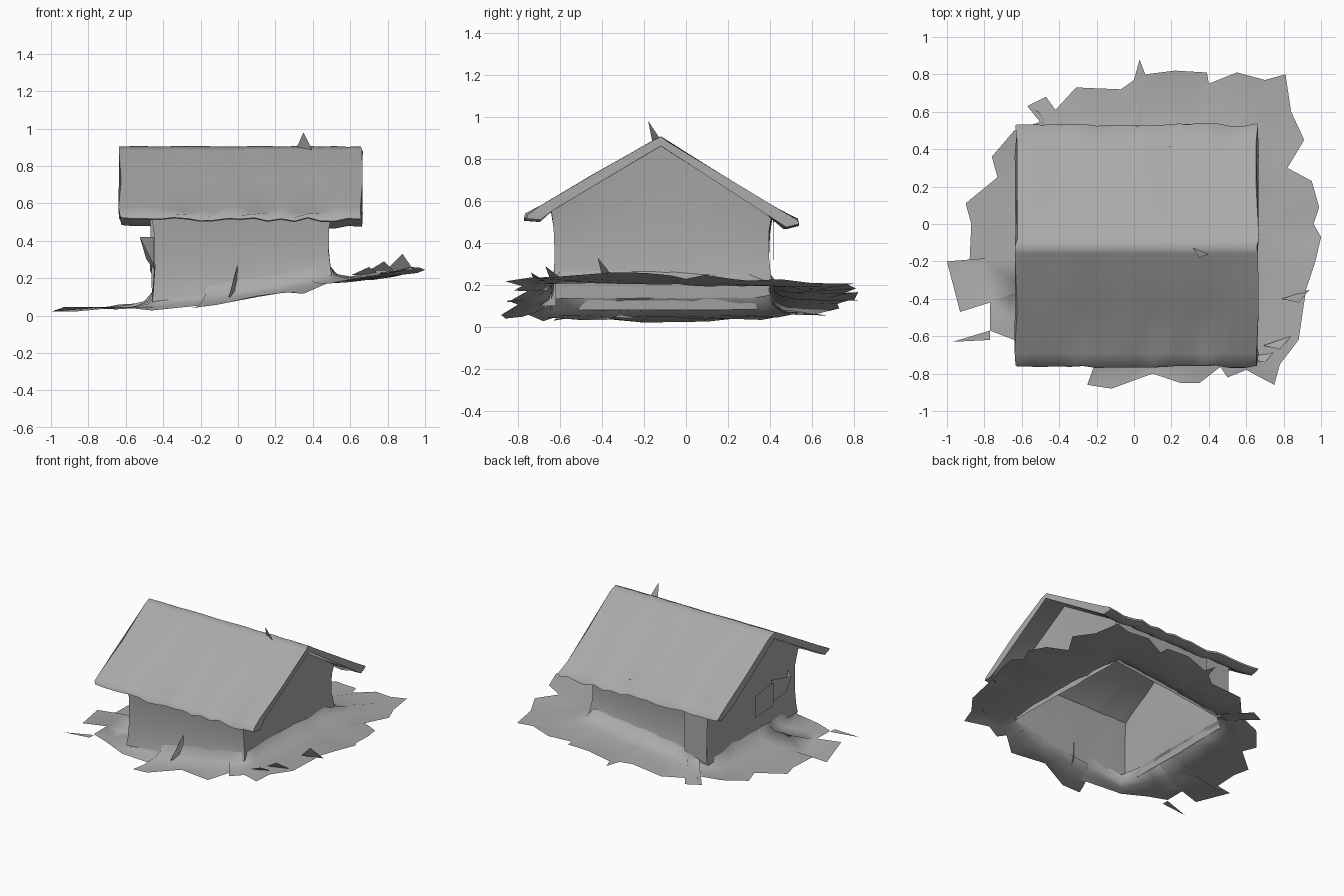
import bpy
import bmesh
import math
import random
from mathutils import Vector

random.seed(4)
cube = bpy.data.objects.get("Cube")
if cube:
    bpy.data.objects.remove(cube, do_unlink=True)

grey = bpy.data.materials.new("plain_grey")
grey.use_nodes = True
grey.diffuse_color = (0.4, 0.4, 0.4, 1)
shader = grey.node_tree.nodes["Principled BSDF"]
shader.inputs["Base Color"].default_value = grey.diffuse_color
shader.inputs["Roughness"].default_value = 0.9


def wobble(amount):
    return random.uniform(-amount, amount)


def finish(name, bm, angle):
    """Turn a bmesh into a grey object, smooth up to the given angle."""
    mesh = bpy.data.meshes.new(name)
    bm.to_mesh(mesh)
    bm.free()
    mesh.materials.append(grey)
    obj = bpy.data.objects.new(name, mesh)
    bpy.context.collection.objects.link(obj)
    bpy.ops.object.select_all(action="DESELECT")
    obj.select_set(True)
    bpy.context.view_layer.objects.active = obj
    bpy.ops.object.shade_smooth_by_angle(angle=math.radians(angle))
    return obj


def loft(name, rows, caps=False, angle=75):
    """Skin successive closed rows of points, optionally capping the ends."""
    bm = bmesh.new()
    rings = [[bm.verts.new(p) for p in row] for row in rows]
    for low, high in zip(rings, rings[1:]):
        for i in range(len(low)):
            j = (i + 1) % len(low)
            bm.faces.new((low[i], low[j], high[j], high[i]))
    if caps:
        bm.faces.new(rings[0])
        bm.faces.new(rings[-1])
        bmesh.ops.recalc_face_normals(bm, faces=bm.faces)
    return finish(name, bm, angle)


def flap(name, points):
    """A single loose sheet."""
    bm = bmesh.new()
    bm.faces.new([bm.verts.new(p) for p in points])
    return finish(name, bm, 30)


def ground(x, y):
    """Hillside climbing to the left, falling away in front of the house."""
    slope = 0.045 + 0.13 * max(0, x + 0.5) + 0.03 * min(0, x + 0.5)
    tilt = -0.05 * y * max(0, x) + 0.04 * max(0, y) ** 2
    drop = 0.16 * max(0, -y - 0.6) * max(0, 1 - max(0, x - 0.4) * 2)
    return slope + tilt - drop


def wall_top(y):
    return 0.87 - 0.6 * abs(y + 0.12)


# Footprint of the house
CENTRE = Vector((0.02, -0.115))
HALF_X, HALF_Y = 0.47, 0.515

# Ragged ground sheet banked up against the walls (hundredths, clockwise)
outline = [
    (3, 88), (6, 80), (22, 82), (39, 81), (40, 75), (55, 81), (70, 77),
    (81, 80), (84, 60), (91, 45), (82, 30), (95, 23), (99, 9), (96, 0),
    (100, -7), (97, -20), (92, -35), (88, -62), (78, -75), (75, -86),
    (60, -78), (50, -82), (48, -75), (35, -85), (25, -85), (10, -80),
    (-12, -88), (-25, -86), (-17, -75), (-46, -68), (-64, -62), (-77, -57),
    (-77, -42), (-93, -47), (-100, -20), (-88, -22), (-87, 0), (-90, 11),
    (-73, 25), (-76, 36), (-64, 50), (-49, 55), (-51, 60), (-57, 63),
    (-47, 68), (-42, 61), (-31, 73), (-7, 72), (0, 77)]
edge = [Vector(p) / 100 for p in reversed(outline)]
ground_rows = []
for blend, rough, lift in ((1, 0.016, 0), (0.65, 0.008, 0), (0.3, 0.005, 0.008),
                           (0.1, 0.003, 0.03), (0, 0.002, 0.085)):
    row = []
    for p in edge:
        d = p - CENTRE
        inner = CENTRE + d / max(abs(d.x) / HALF_X, abs(d.y) / HALF_Y)
        q = inner.lerp(p, blend)
        z = ground(q.x, q.y) + lift + wobble(rough)
        row.append((q.x, q.y, max(0.005, z)))
    ground_rows.append(row)
loft("ground", ground_rows)

# Walls: slightly pinched at mid height, gables running up to the ridge
steps = 10
corners = [Vector((sx, sy)) for sx, sy in ((-1, -1), (1, -1), (1, 1), (-1, 1))]
perimeter = []
for a, b in zip(corners, corners[1:] + corners[:1]):
    perimeter += [a.lerp(b, k / steps) for k in range(steps)]
wall_rows = []
for t, bulge in ((0, 0.012), (0.1, 0.002), (0.35, -0.008), (0.7, -0.004), (1, 0.012)):
    row = []
    for p in perimeter:
        x = CENTRE.x + p.x * (HALF_X + bulge + wobble(0.004))
        y = CENTRE.y + p.y * (HALF_Y + bulge + wobble(0.004))
        base = ground(x, y) + 0.03
        row.append((x, y, base + t * (wall_top(y) - base)))
    wall_rows.append(row)
loft("walls", wall_rows)

# Roof slab: gable section swept along x, with sagging rounded eaves
section = [
    (-0.765, 0.515), (-0.76, 0.535), (-0.69, 0.58), (-0.45, 0.72),
    (-0.16, 0.885), (-0.12, 0.905), (-0.08, 0.88), (0.2, 0.705),
    (0.44, 0.56), (0.525, 0.508), (0.53, 0.49), (0.47, 0.475),
    (0.37, 0.545), (-0.12, 0.86), (-0.63, 0.56), (-0.7, 0.51)]
eaves = {0, 1, 9, 10, 11, 15}
sagging = {2, 8}
roof_rows = []
stations = 18
for k in range(stations + 1):
    x = -0.63 + 1.29 * k / stations
    end = k in (0, stations)
    shift = Vector((wobble(0.008), wobble(0.01)))
    row = []
    for i, (y, z) in enumerate(section):
        if i in eaves:
            y, z = y + shift.x, z + shift.y
        elif i in sagging and not end:
            z -= random.choice((0, 0, 0.012, 0.03))
        else:
            z += wobble(0.003)
        row.append((x + (wobble(0.008) if end else 0), y, z))
    roof_rows.append(row)
loft("roof", roof_rows, caps=True)

# Small spike on the ridge
flap("ridge_spike", [(0.31, -0.12, 0.89), (0.4, -0.16, 0.88), (0.35, -0.18, 0.98)])

# Open shutter and window panel on the right gable
flap("shutter", [(-0.45, -0.34, 0.25), (-0.45, -0.34, 0.42),
                 (-0.525, -0.47, 0.42), (-0.49, -0.46, 0.3)])
flap("shutter_brace", [(-0.45, -0.5, 0.27), (-0.525, -0.47, 0.42), (-0.45, -0.54, 0.42)])
flap("window_panel", [(-0.46, -0.14, 0.22), (-0.46, -0.15, 0.38),
                      (-0.47, -0.34, 0.41), (-0.47, -0.34, 0.24)])

# Upright panel by the back right corner
flap("back_panel", [(-0.28, 0.42, 0.15), (-0.46, 0.42, 0.1),
                    (-0.47, 0.42, 0.53), (-0.28, 0.415, 0.53)])

# Folded fin against the front wall
flap("front_fin", [(0, -0.62, 0.28), (-0.05, -0.71, 0.1), (0, -0.62, 0.1)])

# Loose scraps at the edge of the ground
flap("ground_scrap", [(-0.97, -0.63, 0.03), (-0.77, -0.62, 0.04), (-0.77, -0.57, 0.04)])
for x, y, height in ((0.88, -0.4, 0.33), (0.78, -0.65, 0.29), (0.7, -0.72, 0.26)):
    z = ground(x, y)
    flap("ground_tuft", [(x - 0.09, y, z), (x + 0.06, y + 0.05, z), (x, y - 0.02, height)])
